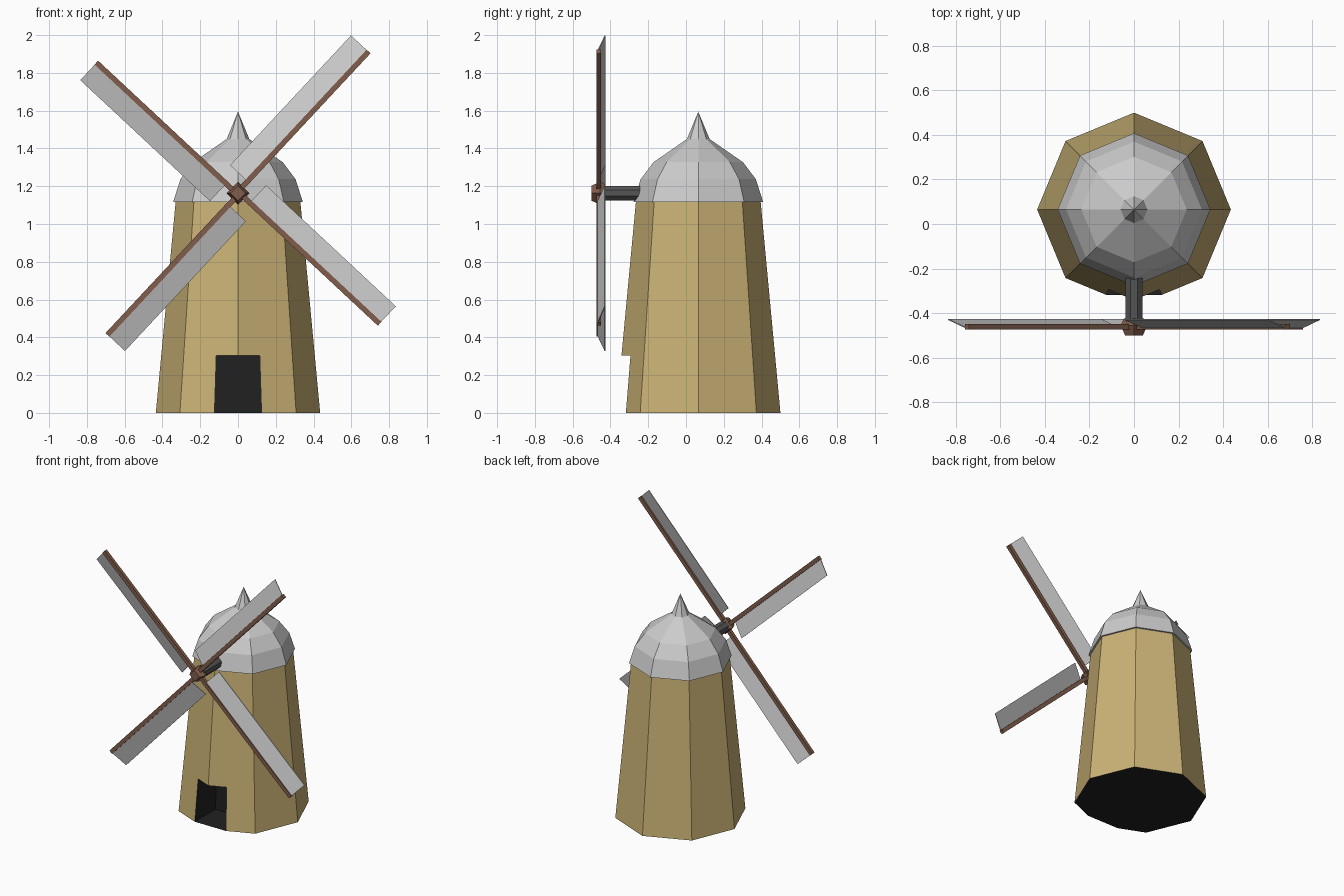
import bpy, bmesh
from math import sin, cos, pi, radians
from mathutils import Matrix, Vector

if "Cube" in bpy.data.objects:
    bpy.data.objects.remove(bpy.data.objects["Cube"])

CY = 0.065      # tower axis y
HUB_Z = 1.163   # sail axis height


def material(name, rgb):
    m = bpy.data.materials.new(name)
    m.diffuse_color = (*rgb, 1)
    m.use_nodes = True
    m.node_tree.nodes["Principled BSDF"].inputs["Base Color"].default_value = m.diffuse_color
    return m


TAN = material("tan_wall", (0.60, 0.45, 0.18))
DARK = material("dark", (0.015, 0.015, 0.015))
BROWN = material("brown_wood", (0.22, 0.11, 0.07))
IRON = material("iron", (0.09, 0.09, 0.09))


def make(name, verts, faces, mats=()):
    me = bpy.data.meshes.new(name)
    me.from_pydata(verts, [], faces)
    bm = bmesh.new()
    bm.from_mesh(me)
    bmesh.ops.remove_doubles(bm, verts=bm.verts, dist=1e-5)
    bmesh.ops.recalc_face_normals(bm, faces=bm.faces)
    bm.to_mesh(me)
    bm.free()
    for m in mats:
        me.materials.append(m)
    ob = bpy.data.objects.new(name, me)
    bpy.context.collection.objects.link(ob)
    return ob


def lathe(name, profile, sides, mats=(), matrix=Matrix()):
    """Capped solid from (radius, height) rings."""
    verts = [matrix @ Vector((r * cos(2 * pi * i / sides), r * sin(2 * pi * i / sides), z))
             for r, z in profile for i in range(sides)]
    faces = [(k * sides + i, k * sides + (i + 1) % sides,
              (k + 1) * sides + (i + 1) % sides, (k + 1) * sides + i)
             for k in range(len(profile) - 1) for i in range(sides)]
    faces.append(tuple(range(sides)))
    if profile[-1][0] > 0.001:
        faces.append(tuple(range(len(verts) - sides, len(verts))))
    return make(name, verts, faces, mats)


def prism(name, section_a, section_b, mats=()):
    """Solid between two matching outlines."""
    n = len(section_a)
    faces = [tuple(range(n)), tuple(range(n, 2 * n))]
    faces += [(i, (i + 1) % n, n + (i + 1) % n, n + i) for i in range(n)]
    return make(name, list(section_a) + list(section_b), faces, mats)


# tower with a dark underside
axis = Matrix.Translation((0, CY, 0))
tower = lathe("tower", [(0.435, 0), (0.33, 1.12)], 8, (TAN, DARK), axis)
for p in tower.data.polygons:
    if p.normal.z < -0.9:
        p.material_index = 1

# doorway cut through the front corner, dark inside
outline = [(-0.128, -0.1), (0.128, -0.1), (0.115, 0.305), (-0.115, 0.305)]
cutter = prism("doorway_cutter", [(x, -0.6, z) for x, z in outline],
               [(x, -0.08, z) for x, z in outline], (TAN, DARK))
for p in cutter.data.polygons:
    p.material_index = 1
cutter.hide_render = True
cutter.hide_viewport = False
cutter.display_type = 'WIRE'
cut = tower.modifiers.new("doorway", 'BOOLEAN')
cut.operation = 'DIFFERENCE'
cut.solver = 'EXACT'
cut.object = cutter
bpy.context.view_layer.objects.active = tower
bpy.ops.object.modifier_apply(modifier=cut.name)
bpy.data.objects.remove(cutter)

# doorway floor
make("doorway_floor", [(-0.125, -0.318, 0), (0.125, -0.318, 0), (0.125, -0.08, 0), (-0.125, -0.08, 0)],
     [(0, 1, 2, 3)], (DARK,))

# domed cap with spire
lathe("cap", [(0.343, 1.117), (0.305, 1.237), (0.237, 1.327), (0.06, 1.45), (0, 1.595)], 8, (), axis)

# drive shaft and hub, pointing to the front
forward = Matrix.Translation((0, 0, HUB_Z)) @ Matrix.Rotation(pi / 2, 4, 'X')
lathe("shaft", [(0.042, 0.0), (0.042, 0.44)], 8, (IRON,),
      forward @ Matrix.Rotation(pi / 8, 4, 'Z'))
lathe("hub", [(0.045, 0.425), (0.06, 0.455), (0.04, 0.5)], 4, (BROWN,), forward)

# four sails: a spar with a tilted blade along its side
for i in range(4):
    a = radians(47 + 90 * i)
    along, side = Vector((cos(a), 0, sin(a))), Vector((-sin(a), 0, cos(a)))

    def section(t, pts):
        return [Vector((0, y, HUB_Z)) + along * t + side * s for s, y in pts]

    spar = [(-0.008, -0.474), (0.02, -0.474), (0.02, -0.45), (-0.008, -0.45)]
    prism(f"spar_{i + 1}", section(0.03, spar), section(1.02, spar), (BROWN,))
    blade = [(0.015, -0.469), (0.132, -0.431), (0.132, -0.426), (0.015, -0.464)]
    prism(f"sail_{i + 1}", section(0.08, blade), section(1.019, blade))
